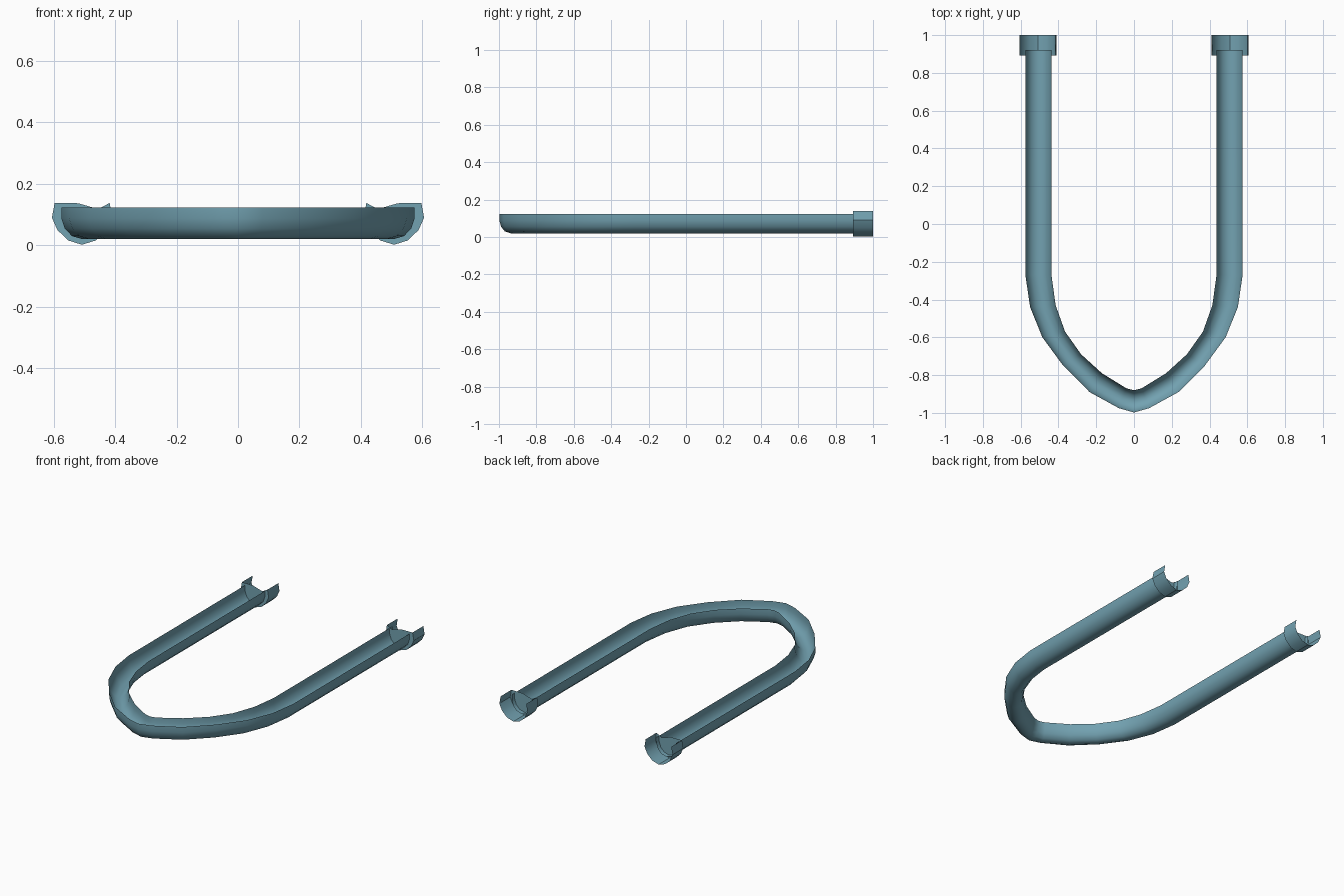
import bpy, bmesh

if "Cube" in bpy.data.objects:
    bpy.data.objects.remove(bpy.data.objects["Cube"])


def make_object(name, bm, angle):
    bmesh.ops.remove_doubles(bm, verts=bm.verts, dist=0.0005)
    bmesh.ops.recalc_face_normals(bm, faces=bm.faces)
    mesh = bpy.data.meshes.new(name)
    bm.to_mesh(mesh)
    bm.free()
    obj = bpy.data.objects.new(name, mesh)
    bpy.context.collection.objects.link(obj)
    mat = bpy.data.materials.get("blue_grey") or bpy.data.materials.new("blue_grey")
    mat.diffuse_color = (0.17, 0.36, 0.44, 1)
    mat.use_nodes = True
    mat.node_tree.nodes["Principled BSDF"].inputs["Base Color"].default_value = mat.diffuse_color
    mesh.materials.append(mat)
    bpy.ops.object.select_all(action='DESELECT')
    obj.select_set(True)
    bpy.context.view_layer.objects.active = obj
    bpy.ops.object.shade_smooth_by_angle(angle=angle)
    return obj


def bridge(bm, rows):
    grid = [[bm.verts.new(p) for p in row] for row in rows]
    for a, b in zip(grid, grid[1:]):
        for i in range(len(a) - 1):
            bm.faces.new((a[i], a[i + 1], b[i + 1], b[i]))
    return grid


# U-shaped open channel: outer and inner plan outlines, right half
outer = [(.575, .92), (.575, -.27), (.55, -.44), (.485, -.6), (.375, -.75),
         (.235, -.89), (.08, -.975), (0, -.998)]
inner = [(.437, .92), (.437, -.27), (.415, -.43), (.365, -.57), (.28, -.69),
         (.17, -.79), (.04, -.87), (0, -.88)]
# cross-section: fraction from outer to inner edge, height
section = [(0, .124), (0, .088), (.08, .055), (.25, .03), (.5, .02),
           (.75, .03), (.92, .055), (1, .088), (1, .124)]

bm = bmesh.new()
for side in (1, -1):
    rows = []
    for (ox, oy), (ix, iy) in zip(outer, inner):
        rows.append([(side * (ox + (ix - ox) * u), oy + (iy - oy) * u, z)
                     for u, z in section])
    bridge(bm, rows)
make_object("u_channel", bm, 0.85)

# open end collars with a closing plate, one on each arm
arc = [(.597, .138), (.606, .09), (.588, .05), (.553, .016), (.508, .002),
       (.463, .016), (.428, .05), (.41, .09), (.418, .138)]
plate_top = [(.44, .105), (.455, .118), (.52, .137)]
for side, name in ((1, "right_collar"), (-1, "left_collar")):
    bm = bmesh.new()
    bridge(bm, [[(side * x, y, z) for x, z in arc] for y in (.892, 1.0)])
    centre = bm.verts.new((side * .508, .892, .09))
    rim = [bm.verts.new((side * x, .892, z)) for x, z in arc + plate_top]
    for i, v in enumerate(rim):
        bm.faces.new((centre, v, rim[(i + 1) % len(rim)]))
    make_object(name, bm, 0.6)
